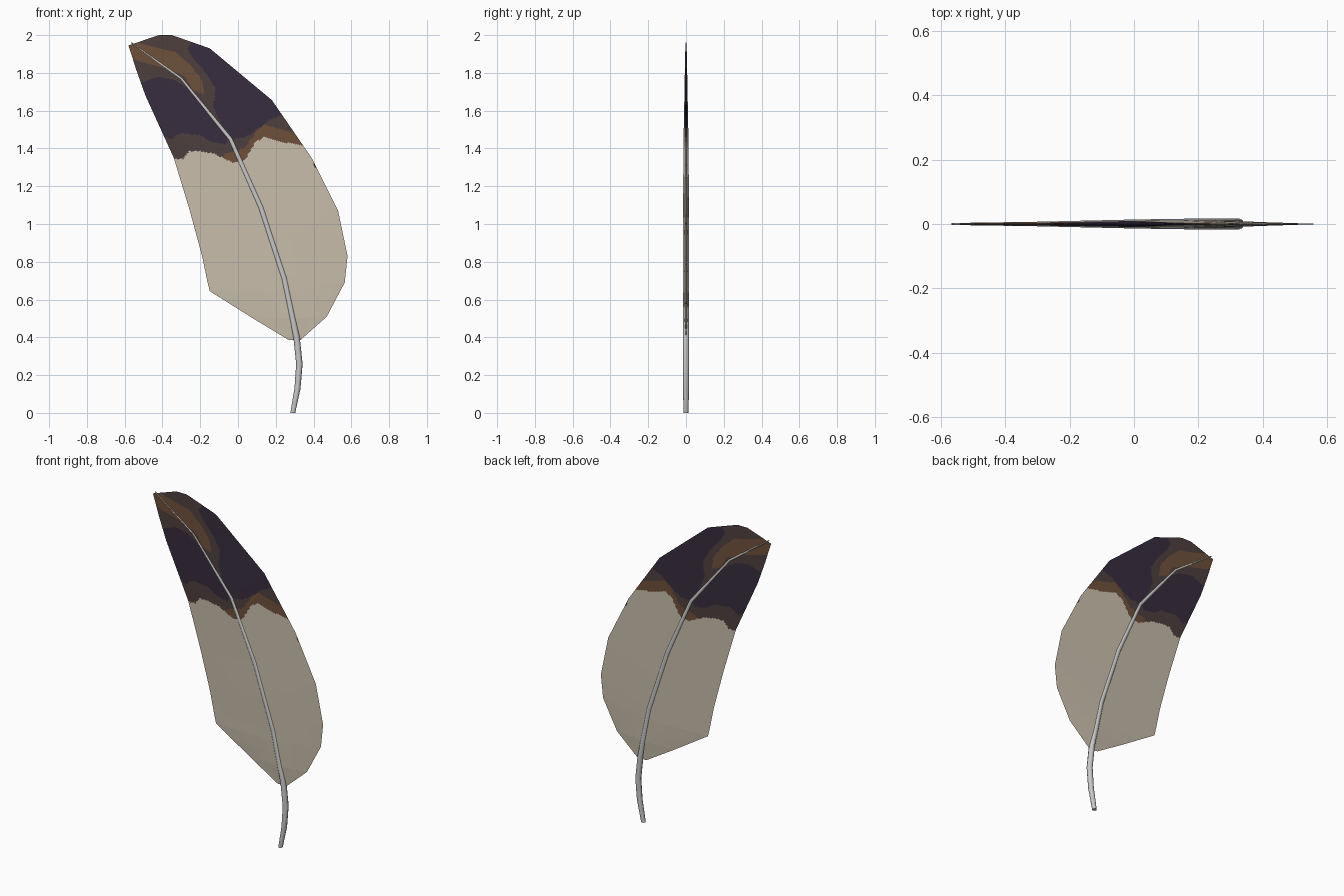
import bpy, bmesh, math
from mathutils import Vector

if "Cube" in bpy.data.objects:
    bpy.data.objects.remove(bpy.data.objects["Cube"])


def material(name, srgb):
    m = bpy.data.materials.new(name)
    lin = [((c / 255 + 0.055) / 1.055) ** 2.4 for c in srgb]
    m.diffuse_color = (*lin, 1)
    m.use_nodes = True
    m.node_tree.nodes["Principled BSDF"].inputs["Base Color"].default_value = m.diffuse_color
    return m


def finish(bm, name, mats):
    bmesh.ops.recalc_face_normals(bm, faces=bm.faces)
    me = bpy.data.meshes.new(name)
    bm.to_mesh(me)
    bm.free()
    for m in mats:
        me.materials.append(m)
    ob = bpy.data.objects.new(name, me)
    bpy.context.collection.objects.link(ob)
    return ob


cream = material("cream", (200, 189, 171))
brown = material("brown", (110, 80, 58))
umber = material("umber", (78, 63, 62))
plum = material("dark plum", (55, 45, 62))
grey = material("pale grey", (200, 200, 200))

# Vane: rows of (shaft, left edge, right edge, half thickness)
rows = [
    ((.305, .385), (.27, .385), (.33, .385), 0),
    ((.289, .50), (.08, .50), (.47, .51), .009),
    ((.259, .645), (-.15, .645), (.565, .69), .011),
    ((.245, .71), (-.163, .70), (.58, .83), .011),
    ((.185, .90), (-.19, .83), (.53, 1.07), .011),
    ((.12, 1.09), (-.255, 1.07), (.39, 1.35), .010),
    ((-.04, 1.45), (-.34, 1.35), (.18, 1.655), .009),
    ((-.30, 1.77), (-.49, 1.68), (-.15, 1.93), .005),
    ((-.45, 1.88), (-.54, 1.82), (-.35, 2.0), .003),
    ((-.52, 1.93), (-.565, 1.90), (-.42, 2.0), .002),
    ((-.58, 1.945), (-.58, 1.945), (-.58, 1.945), 0),
]

# Painted pattern: lower limit of the dark tip, then patches
tip_line = [(-.40, 1.34), (-.29, 1.345), (-.26, 1.385), (-.20, 1.385), (-.12, 1.37),
            (-.08, 1.35), (-.03, 1.325), (.02, 1.33), (.05, 1.36), (.09, 1.43),
            (.13, 1.46), (.17, 1.455), (.24, 1.43), (.28, 1.43), (.40, 1.40)]
dark_patches = [
    [(-.56, 1.73), (-.48, 1.76), (-.42, 1.78), (-.33, 1.76), (-.27, 1.72), (-.22, 1.66),
     (-.15, 1.60), (-.05, 1.47), (-.06, 1.42), (-.13, 1.43), (-.20, 1.47), (-.30, 1.48),
     (-.36, 1.45), (-.44, 1.48)],
    [(-.27, 1.93), (-.22, 1.99), (-.10, 1.96), (.20, 1.68), (.24, 1.58), (.16, 1.55),
     (.10, 1.50), (.04, 1.46), (-.03, 1.45), (-.10, 1.55), (-.13, 1.62), (-.12, 1.72),
     (-.17, 1.80), (-.24, 1.88)],
]
brown_patches = [
    [(-.60, 1.89), (-.56, 1.97), (-.42, 1.93), (-.33, 1.91), (-.25, 1.84), (-.19, 1.76),
     (-.18, 1.69), (-.24, 1.71), (-.28, 1.78), (-.40, 1.83), (-.52, 1.86)],
    [(.40, 1.38), (.28, 1.49), (.20, 1.51), (.14, 1.53), (.10, 1.49), (.04, 1.41),
     (0, 1.385), (-.05, 1.38), (-.10, 1.35), (-.03, 1.30), (.10, 1.30)],
]


def inside(x, z, poly):
    hit = False
    for (x1, z1), (x2, z2) in zip(poly, poly[1:] + poly[:1]):
        if (z1 > z) != (z2 > z) and x < x1 + (z - z1) * (x2 - x1) / (z2 - z1):
            hit = not hit
    return hit


def colour_index(x, z):
    for (x1, z1), (x2, z2) in zip(tip_line, tip_line[1:]):
        if x1 <= x <= x2 and z < z1 + (x - x1) / (x2 - x1) * (z2 - z1):
            return 0
    if z < 1.3:
        return 0
    if any(inside(x, z, p) for p in brown_patches):
        return 1
    return 3 if any(inside(x, z, p) for p in dark_patches) else 2


COLS = 45
samples = []
for i in range(len(rows) - 1):
    n = 2 if i < 4 else (20 if i > 7 else 40)
    for k in range(n):
        f = k / n
        a, b = rows[i], rows[i + 1]
        pts = [Vector(p).lerp(Vector(q), f) for p, q in zip(a[:3], b[:3])]
        samples.append((*pts, a[3] + (b[3] - a[3]) * f))
samples.append((*[Vector(p) for p in rows[-1][:3]], 0))

bm = bmesh.new()
for edge in (1, 2):
    for face_side in (-1, 1):
        grid = []
        for s in samples:
            line = []
            for j in range(COLS + 1):
                p = s[0].lerp(s[edge], j / COLS)
                line.append(bm.verts.new((p.x, face_side * s[3] * (1 - j / COLS), p.y)))
            grid.append(line)
        for r0, r1 in zip(grid, grid[1:]):
            for j in range(COLS):
                f = bm.faces.new((r0[j], r0[j + 1], r1[j + 1], r1[j]))
                c = f.calc_center_median()
                f.material_index = colour_index(c.x, c.z)
bmesh.ops.remove_doubles(bm, verts=bm.verts, dist=1e-5)
finish(bm, "vane", [cream, brown, umber, plum])

# Shaft: tapered tube along the bent spine
spine = [(.29, 0, .013), (.315, .13, .016), (.325, .26, .017), (.31, .40, .017),
         (.245, .71, .017), (.12, 1.09, .016), (-.04, 1.45, .013),
         (-.30, 1.77, .007), (-.565, 1.96, .003)]
SIDES = 8
bm = bmesh.new()
rings = []
for i, (x, z, r) in enumerate(spine):
    a, b = spine[max(i - 1, 0)], spine[min(i + 1, len(spine) - 1)]
    d = Vector((b[0] - a[0], 0, b[1] - a[1])).normalized()
    if i == 0:
        d = Vector((0, 0, 1))
    across = Vector((d.z, 0, -d.x))
    ring = []
    for k in range(SIDES):
        t = math.tau * k / SIDES
        ring.append(bm.verts.new(Vector((x, 0, z)) + across * r * math.cos(t)
                                 + Vector((0, r * math.sin(t), 0))))
    rings.append(ring)
for r0, r1 in zip(rings, rings[1:]):
    for k in range(SIDES):
        n = (k + 1) % SIDES
        bm.faces.new((r0[k], r0[n], r1[n], r1[k]))
bm.faces.new(rings[0])
bm.faces.new(rings[-1])
shaft = finish(bm, "shaft", [grey])
for p in shaft.data.polygons:
    p.use_smooth = len(p.vertices) == 4
